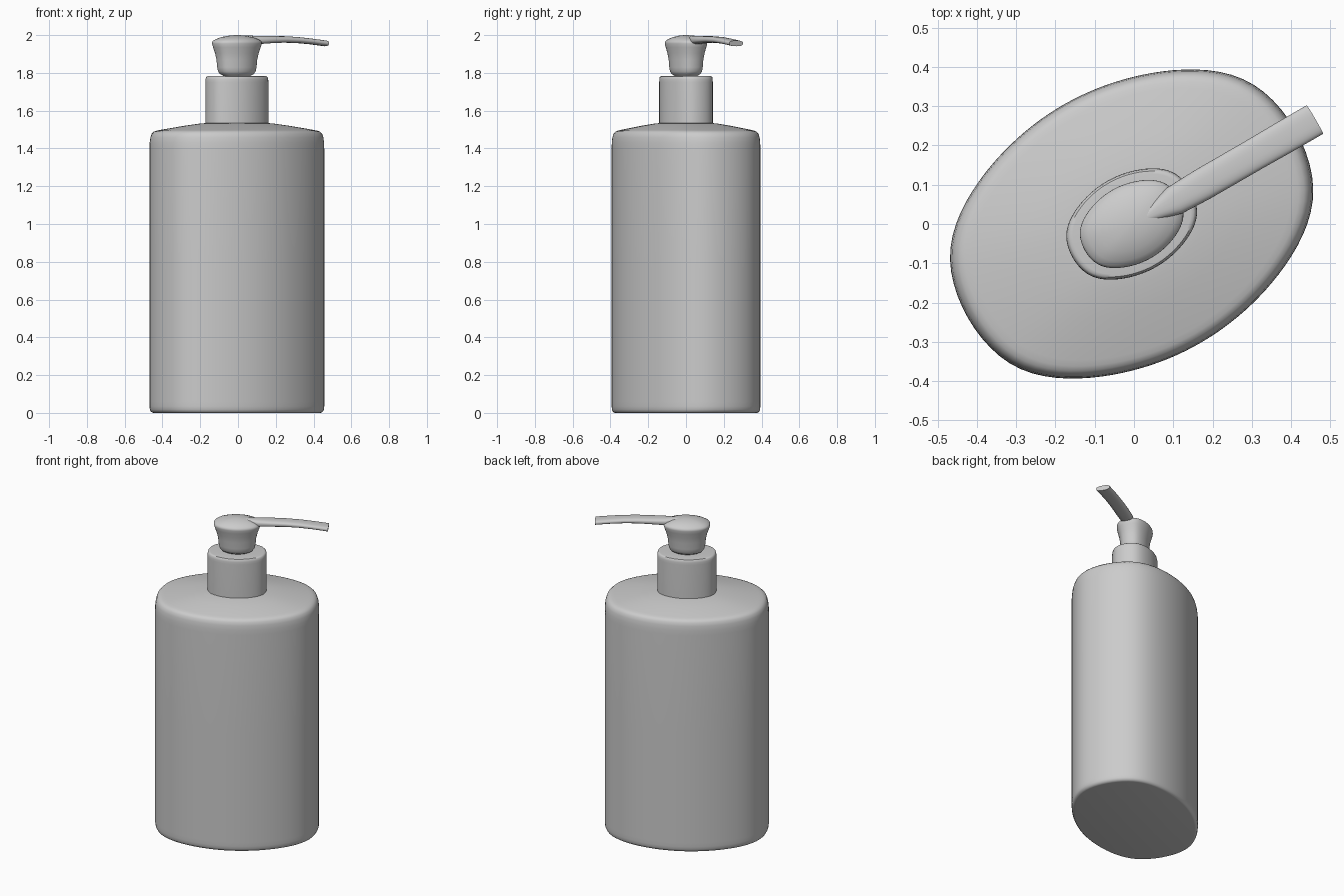
import bpy, bmesh
from math import cos, sin, pi, radians, copysign

if "Cube" in bpy.data.objects:
    bpy.data.objects.remove(bpy.data.objects["Cube"])

TURN = radians(30)      # whole bottle is turned about z
N = 96


def bulged_rect(t):
    """Point on a rounded rectangle with four bowed sides, at polar angle t."""
    lo, hi = 0.0, 0.8
    for _ in range(30):
        r = (lo + hi) / 2
        u, v = abs(r * cos(t)), abs(r * sin(t))
        long_side = (v + 0.75 * u * u) / 0.35
        short_side = (u + 1.3 * v * v) / 0.481
        if long_side ** 14 + short_side ** 14 > 1:
            hi = r
        else:
            lo = r
    return lo * cos(t), lo * sin(t)


SECTION = [bulged_rect(2 * pi * i / N) for i in range(N)]


def loft(name, rings):
    """Skin a list of closed rings, cap both ends, shade smooth."""
    bm = bmesh.new()
    loops = [[bm.verts.new(p) for p in ring] for ring in rings]
    for a, b in zip(loops, loops[1:]):
        n = len(a)
        for i in range(n):
            j = (i + 1) % n
            bm.faces.new((a[i], a[j], b[j], b[i]))
    bm.faces.new(loops[0][::-1])
    bm.faces.new(loops[-1])
    bmesh.ops.recalc_face_normals(bm, faces=bm.faces)
    mesh = bpy.data.meshes.new(name)
    bm.to_mesh(mesh)
    bm.free()
    ob = bpy.data.objects.new(name, mesh)
    bpy.context.collection.objects.link(ob)
    ob.rotation_euler.z = TURN
    ob.location.x = -0.006
    bpy.ops.object.select_all(action='DESELECT')
    ob.select_set(True)
    bpy.context.view_layer.objects.active = ob
    bpy.ops.object.shade_smooth_by_angle(angle=radians(40))
    return ob


def stack(name, profile):
    """Loft the bottle section through (scale, height) pairs."""
    return loft(name, [[(u * s, v * s, z) for u, v in SECTION] for s, z in profile])


# Bottle body with rounded foot and sloping shoulder
stack("bottle_body", [
    (0.95, 0), (0.965, 0.001), (0.985, 0.007), (0.996, 0.018), (1, 0.035), (1, 0.06),
    (1, 0.75), (1, 1.40), (0.998, 1.43), (0.99, 1.458), (0.975, 1.478), (0.95, 1.489),
    (0.92, 1.494), (0.88, 1.498), (0.6, 1.52), (0.42, 1.532), (0.3, 1.536)])

# Collar
stack("collar", [
    (0.36, 1.52), (0.36, 1.55), (0.36, 1.75), (0.359, 1.765), (0.353, 1.777),
    (0.342, 1.782), (0.325, 1.783), (0.2, 1.784)])

# Pump head, flared cup with a shallow domed top
stack("pump_head", [
    (0.14, 1.775), (0.16, 1.786), (0.195, 1.794), (0.215, 1.808), (0.225, 1.83),
    (0.233, 1.87), (0.25, 1.905), (0.272, 1.935), (0.285, 1.955), (0.284, 1.963),
    (0.272, 1.97), (0.24, 1.979), (0.18, 1.989), (0.11, 1.996), (0.05, 1.999), (0.01, 2.0)])

# Spout: flattened tube drooping to its tip (distance, height, half width, half thickness)
path = [(0.02, 1.985, 0.008, 0.012), (0.07, 1.978, 0.025, 0.019), (0.12, 1.974, 0.038, 0.022),
        (0.2, 1.976, 0.041, 0.019), (0.28, 1.977, 0.041, 0.017), (0.36, 1.974, 0.041, 0.016),
        (0.44, 1.967, 0.042, 0.015), (0.5, 1.96, 0.042, 0.015), (0.532, 1.956, 0.042, 0.015)]


def soft(c):
    return copysign(abs(c) ** 0.75, c)


rings = []
for u, z, w, h in path:
    ring = []
    for i in range(32):
        t = 2 * pi * i / 32
        ring.append((u + 0.12 * h * sin(t), w * soft(cos(t)), z + h * soft(sin(t))))
    rings.append(ring)
spout = loft("spout", rings)
spout.location.x = 0.0
